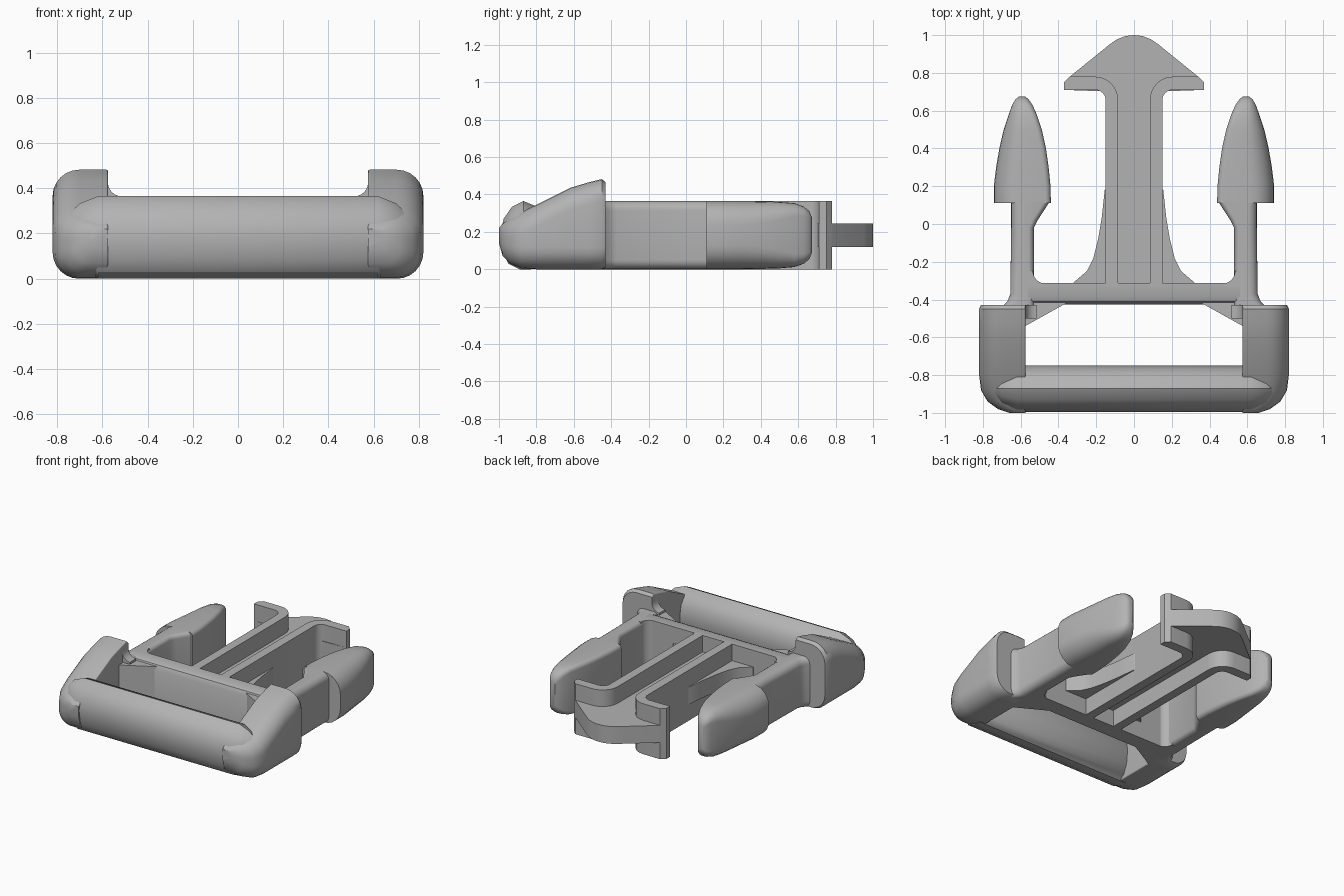
import bpy, bmesh
from math import cos, sin, radians

cube = bpy.data.objects.get("Cube")
if cube:
    bpy.data.objects.remove(cube)

grey = bpy.data.materials.new("grey plastic")
grey.use_nodes = True
COLOUR = (0.45, 0.45, 0.45, 1)
grey.diffuse_color = COLOUR
grey.node_tree.nodes["Principled BSDF"].inputs["Base Color"].default_value = COLOUR


def loft(name, rings, bevel=0):
    """Skin a list of equal-length rings of points and cap both ends."""
    bm = bmesh.new()
    loops = [[bm.verts.new(p) for p in ring] for ring in rings]
    n = len(loops[0])
    for a, b in zip(loops, loops[1:]):
        for i in range(n):
            j = (i + 1) % n
            bm.faces.new((a[i], a[j], b[j], b[i]))
    bm.faces.new(loops[0])
    bm.faces.new(loops[-1])
    bmesh.ops.recalc_face_normals(bm, faces=bm.faces)
    mesh = bpy.data.meshes.new(name)
    bm.to_mesh(mesh)
    bm.free()
    mesh.materials.append(grey)
    ob = bpy.data.objects.new(name, mesh)
    bpy.context.collection.objects.link(ob)
    if bevel:
        mod = ob.modifiers.new("soft edges", 'BEVEL')
        mod.width, mod.segments, mod.limit_method = bevel, 3, 'ANGLE'
    bpy.ops.object.select_all(action='DESELECT')
    ob.select_set(True)
    bpy.context.view_layer.objects.active = ob
    bpy.ops.object.shade_smooth_by_angle(angle=radians(35))
    return ob


def prism(name, outline, z0, z1, bevel=0):
    return loft(name, [[(x, y, z) for x, y in outline] for z in (z0, z1)], bevel)


def arc(cx, cy, r, a0, a1, n=6):
    steps = [radians(a0 + (a1 - a0) * i / n) for i in range(n + 1)]
    return [(cx + r * cos(a), cy + r * sin(a)) for a in steps]


def section(x0, x1, z0, z1, r_in, r_out):
    """Upright rounded rectangle with its own inner and outer corner radius."""
    limit = min(x1 - x0, z1 - z0) * 0.48
    a, b = min(r_in, limit), min(r_out, limit)
    return (arc(x0 + a, z0 + a, a, 270, 180) + arc(x0 + a, z1 - a, a, 180, 90)
            + arc(x1 - b, z1 - b, b, 90, 0) + arc(x1 - b, z0 + b, b, 0, -90))


def side_part(name, stations, r_in, r_out, side):
    """Loft sections along y; each station is y, x inner, x outer, z low, z high."""
    return loft(name, [[(side * x, y, z) for x, z in section(*dims, r_in, r_out)]
                       for y, *dims in stations])


H = 0.365
CORNER = [(-1.0, .575, .66, .14, .22), (-.98, .575, .72, .07, .245),
          (-.94, .575, .775, .03, .27), (-.88, .575, .81, .005, .305),
          (-.8, .575, .82, 0, .345), (-.62, .575, .82, 0, .435),
          (-.52, .575, .82, 0, .465), (-.45, .575, .82, 0, .482),
          (-.43, .575, .81, .01, .465)]
PRONG_ARM = [(-.45, .53, .71, 0, H), (-.41, .53, .67, 0, H), (-.37, .53, .655, 0, H),
             (-.02, .53, .65, 0, H), (.02, .51, .65, 0, H), (.12, .445, .65, 0, H)]
PRONG_TIP = [(.11, .44, .742, 0, H), (.2, .442, .742, 0, H), (.3, .452, .73, 0, H),
             (.4, .466, .713, .002, H - .002), (.5, .488, .69, .005, H - .005),
             (.58, .515, .663, .012, H - .012), (.63, .537, .645, .03, H - .03),
             (.66, .558, .628, .055, H - .055), (.674, .575, .61, .09, H - .09)]

for side, word in ((1, "left"), (-1, "right")):
    side_part(word + "_corner_block", CORNER, .008, .15, side)
    side_part(word + "_prong_arm", PRONG_ARM, .03, .05, side)
    side_part(word + "_prong_tip", PRONG_TIP, .03, .13, side)

    # Guide rail that hooks outward behind the arrow head
    rib = ([(.085, -.33), (.085, .65)] + arc(.205, .66, .12, 180, 90)
           + [(.34, .78), (.37, .75), (.37, .71)]
           + arc(.205, .655, .055, 90, 180) + [(.15, -.33)])
    prism(word + "_guide_rib", [(side * x, y) for x, y in rib], 0, H)

    # Thin flared web between rib and crossbar
    flare = [(.14, .2), (.155, .18), (.17, .04), (.19, -.08), (.215, -.18),
             (.25, -.25), (.32, -.31), (.32, -.33), (.14, -.33)]
    prism(word + "_flare_web", [(side * x, y) for x, y in flare], .12, .245)

    # Rounded inner corner where crossbar meets the prong arm
    fillet = arc(.47, -.25, .065, -90, 0) + [(.56, -.25), (.56, -.33), (.47, -.33)]
    prism(word + "_arm_fillet", [(side * x, y) for x, y in fillet], 0, H)

    # Brace between crossbar and corner block
    brace = [(.36, -.42), (.575, -.54), (.6, -.54), (.6, -.4), (.36, -.4)]
    prism(word + "_brace", [(side * x, y) for x, y in brace], 0, H - .02)

    # Small sweep from the crossbar top up the block
    sweep = arc(.515, .425, .06, -90, 0) + [(.59, .425), (.59, .35), (.515, .35)]
    loft(word + "_block_sweep", [[(side * x, y, z) for x, z in sweep] for y in (-.5, -.43)])

# Crossbar with a softened front top edge
bar = [(-.312, 0), (-.312, H), (-.385, H), (-.41, .355), (-.425, .325), (-.425, 0)]
loft("crossbar", [[(x, y, z) for y, z in bar] for x in (-.6, .6)])

# Central web and arrow head
half = [(.1, -.33), (.1, .7), (.37, .71), (.37, .75), (.34, .78), (.13, .95),
        (.09, .978), (.045, .995)]
arrow = half + [(0, 1)] + [(-x, y) for x, y in reversed(half)]
prism("arrow_web", arrow, .12, .245)

# Strap bar with tapered ends
strap = [(-.995, .19), (-.975, .27), (-.93, .335), (-.87, H), (-.81, .34), (-.765, .28),
         (-.75, .2), (-.76, .1), (-.79, .03), (-.83, 0), (-.89, 0), (-.95, .03), (-.98, .09)]
TAPER = [(-.75, .3), (-.7, .72), (-.62, 1), (.62, 1), (.7, .72), (.75, .3)]
loft("strap_bar", [[(x, -.87 + (y + .87) * k, .25 + (z - .25) * k) for y, z in strap]
                   for x, k in TAPER])
